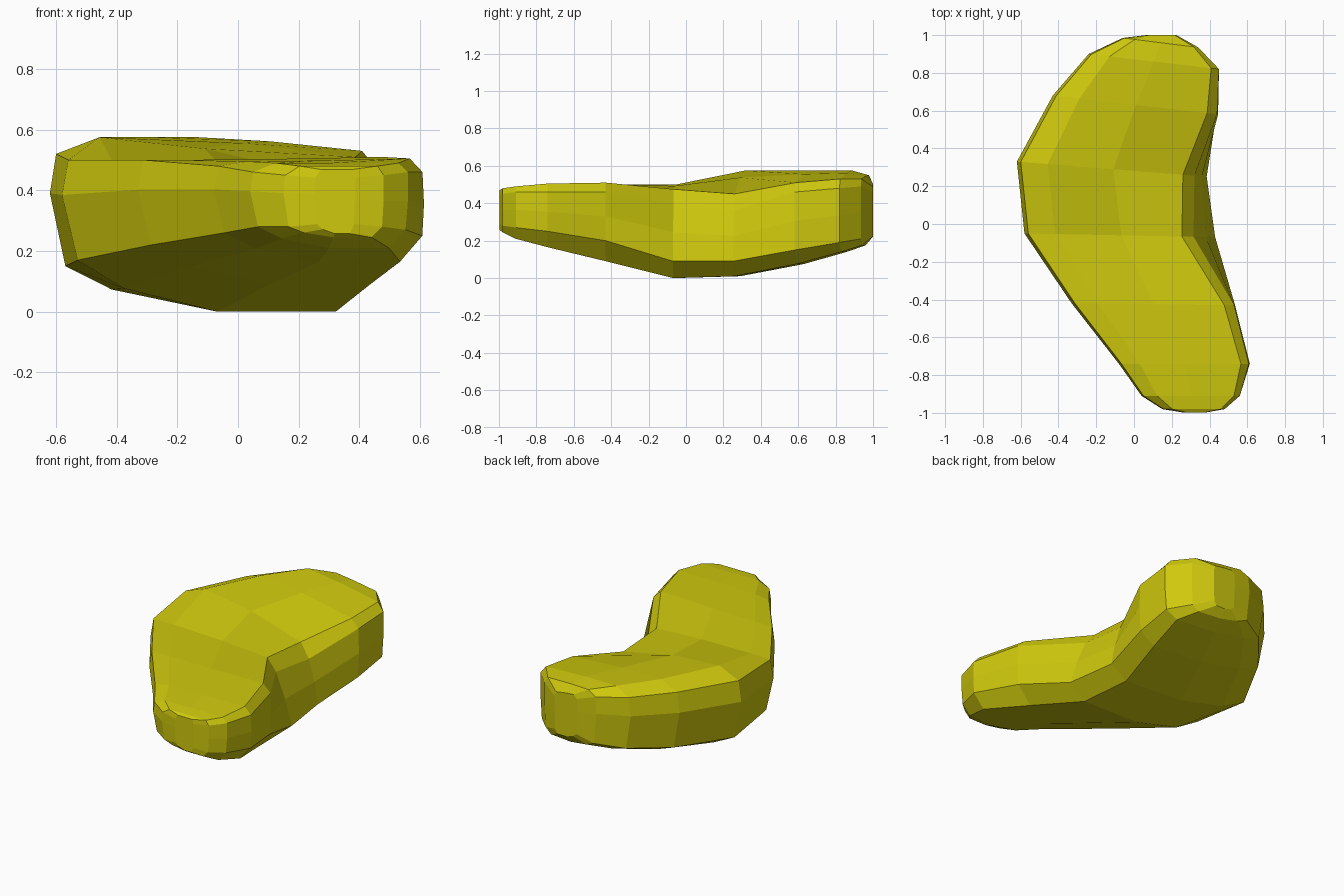
import bpy, bmesh
from mathutils import Vector

# Sections from front to back:
# left x, y | right x, y | right overhang | top z: left edge, left, right, right edge | low z: left, base, right
SECTIONS = [
    (0.15, -0.98, 0.48, -0.98, 0.00, 0.45, 0.48, 0.48, 0.45, 0.28, 0.245, 0.28),
    (0.04, -0.91, 0.56, -0.91, 0.00, 0.46, 0.49, 0.49, 0.46, 0.28, 0.21, 0.27),
    (-0.08, -0.74, 0.618, -0.74, 0.01, 0.48, 0.495, 0.505, 0.46, 0.26, 0.165, 0.25),
    (-0.33, -0.42, 0.54, -0.43, 0.01, 0.50, 0.50, 0.51, 0.46, 0.22, 0.09, 0.20),
    (-0.58, -0.05, 0.445, -0.07, 0.13, 0.50, 0.50, 0.475, 0.40, 0.17, 0.00, 0.09),
    (-0.62, 0.33, 0.40, 0.25, 0.08, 0.52, 0.575, 0.45, 0.36, 0.15, 0.01, 0.09),
    (-0.43, 0.68, 0.45, 0.58, 0.01, 0.53, 0.575, 0.51, 0.46, 0.17, 0.075, 0.15),
    (-0.24, 0.90, 0.45, 0.82, 0.00, 0.53, 0.575, 0.53, 0.48, 0.20, 0.14, 0.19),
    (-0.06, 0.985, 0.34, 0.935, 0.00, 0.52, 0.55, 0.53, 0.49, 0.22, 0.175, 0.21),
]


def ring_points(lx, ly, rx, ry, over, zl, zc, zi, zr, ll, base, lr):
    """Twelve corners of one cross-section, clockwise from the top left."""
    w = rx - lx
    r = over / w
    profile = [
        (0.02, zl), (0.16, zc), (0.5, zc * 0.7 + zi * 0.3),
        (1 - r - 0.06, zi), (1 - r, zr), (1 - r * 0.5, (zr + lr) / 2),
        (0.985, lr), (0.88, base), (0.5, base),
        (0.2, base * 0.55 + ll * 0.45), (0.05, ll), (0.0, zl * 0.65 + ll * 0.35),
    ]
    return [(lx + w * t, ly + (ry - ly) * t, z) for t, z in profile]


# Bean-shaped body lofted through the sections
bm = bmesh.new()
rings = [[bm.verts.new(p) for p in ring_points(*s)] for s in SECTIONS]
for a, b in zip(rings, rings[1:]):
    for i in range(len(a)):
        j = (i + 1) % len(a)
        bm.faces.new((a[i], a[j], b[j], b[i]))

# Slightly bulging front and back ends
for ring, y, shrink in ((rings[0], -0.997, 0.1), (rings[-1], 1.0, 0.25)):
    centre = sum((v.co for v in ring), Vector()) / len(ring)
    inner = []
    for v in ring:
        x = v.co.x + (centre.x - v.co.x) * 0.6
        z = v.co.z + (centre.z - v.co.z) * shrink
        inner.append(bm.verts.new((x, y, z)))
    for i in range(len(ring)):
        j = (i + 1) % len(ring)
        bm.faces.new((ring[i], ring[j], inner[j], inner[i]))
    bm.faces.new(inner)

bmesh.ops.recalc_face_normals(bm, faces=bm.faces[:])
mesh = bpy.data.meshes.new("bean_body")
bm.to_mesh(mesh)
bm.free()
body = bpy.data.objects.new("bean_body", mesh)
bpy.context.collection.objects.link(body)

# Yellow-green colour
mat = bpy.data.materials.new("yellow_green")
mat.diffuse_color = (0.62, 0.58, 0.004, 1)
mesh.materials.append(mat)
